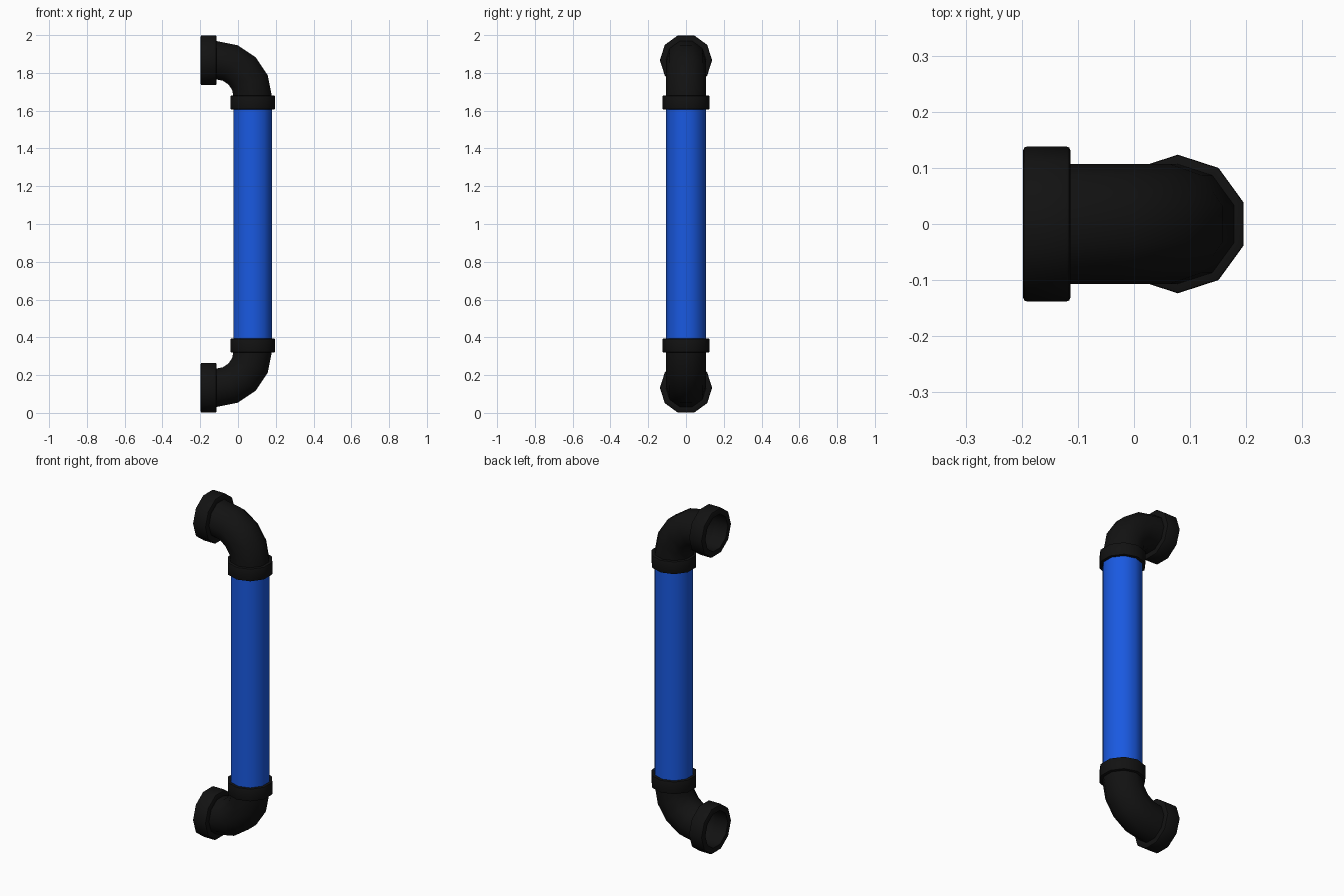
import bpy, bmesh
from math import sin, cos, pi, radians

if "Cube" in bpy.data.objects:
    bpy.data.objects.remove(bpy.data.objects["Cube"])

SIDES = 10
CX = 0.078      # axis of the upright pipe
CZ = 0.133      # axis of the lower socket


def material(name, color):
    m = bpy.data.materials.new(name)
    m.diffuse_color = color
    m.use_nodes = True
    m.node_tree.nodes["Principled BSDF"].inputs["Base Color"].default_value = m.diffuse_color
    return m


black = material("black plastic", (0.006, 0.006, 0.006, 1))
blue = material("blue plastic", (0.01, 0.10, 0.75, 1))


def sweep(name, rings, mat, closed=False, mirror=True):
    """Skin ten-sided rings (x, z, heading, radius); origin sits at mid height."""
    bm = bmesh.new()
    loops = []
    for x, z, t, r in rings:
        loop = []
        for k in range(SIDES):
            a = 2 * pi * k / SIDES
            s = r * sin(a)
            loop.append(bm.verts.new((x - sin(t) * s, r * cos(a), z + cos(t) * s - 1)))
        loops.append(loop)
    pairs = list(zip(loops, loops[1:]))
    if closed:
        pairs.append((loops[-1], loops[0]))
    for a, b in pairs:
        for k in range(SIDES):
            n = (k + 1) % SIDES
            bm.faces.new((a[k], b[k], b[n], a[n]))
    bmesh.ops.recalc_face_normals(bm, faces=bm.faces)
    me = bpy.data.meshes.new(name)
    bm.to_mesh(me)
    bm.free()
    me.materials.append(mat)
    ob = bpy.data.objects.new(name, me)
    ob.location.z = 1
    bpy.context.collection.objects.link(ob)
    if mirror:
        mod = ob.modifiers.new("mirror", "MIRROR")
        mod.use_axis = (False, False, True)
    bpy.ops.object.select_all(action="DESELECT")
    ob.select_set(True)
    bpy.context.view_layer.objects.active = ob
    bpy.ops.object.shade_smooth_by_angle(angle=radians(40))
    return ob


def band(a, b, inner, outer, c=0.008):
    """Closed ring profile with eased outer edges: (position, radius)."""
    return [(a, inner), (a, outer - c), (a + c * 0.3, outer - c * 0.3), (a + c, outer),
            (b - c, outer), (b - c * 0.3, outer - c * 0.3), (b, outer - c), (b, inner)]


# upright pipe
sweep("pipe", [(CX, 0.33, pi / 2, 0.107), (CX, 1.67, pi / 2, 0.107)], blue, mirror=False)

# curved elbows, top and bottom
BEND = 0.193
arc = [(CX - BEND + BEND * sin(t), CZ + BEND * (1 - cos(t)), t, 0.107)
       for t in (pi / 8 * i for i in range(5))]
sweep("elbow", arc + [(CX, 0.39, pi / 2, 0.107)], black)

# collars where the pipe enters the elbows
sweep("collar", [(CX, z, pi / 2, r) for z, r in band(0.32, 0.393, 0.1, 0.1235, 0.004)],
      black, closed=True)

# open sockets at the elbow ends
sweep("socket", [(x, CZ, 0, r) for x, r in band(-0.198, -0.113, 0.104, 0.1385)],
      black, closed=True)
